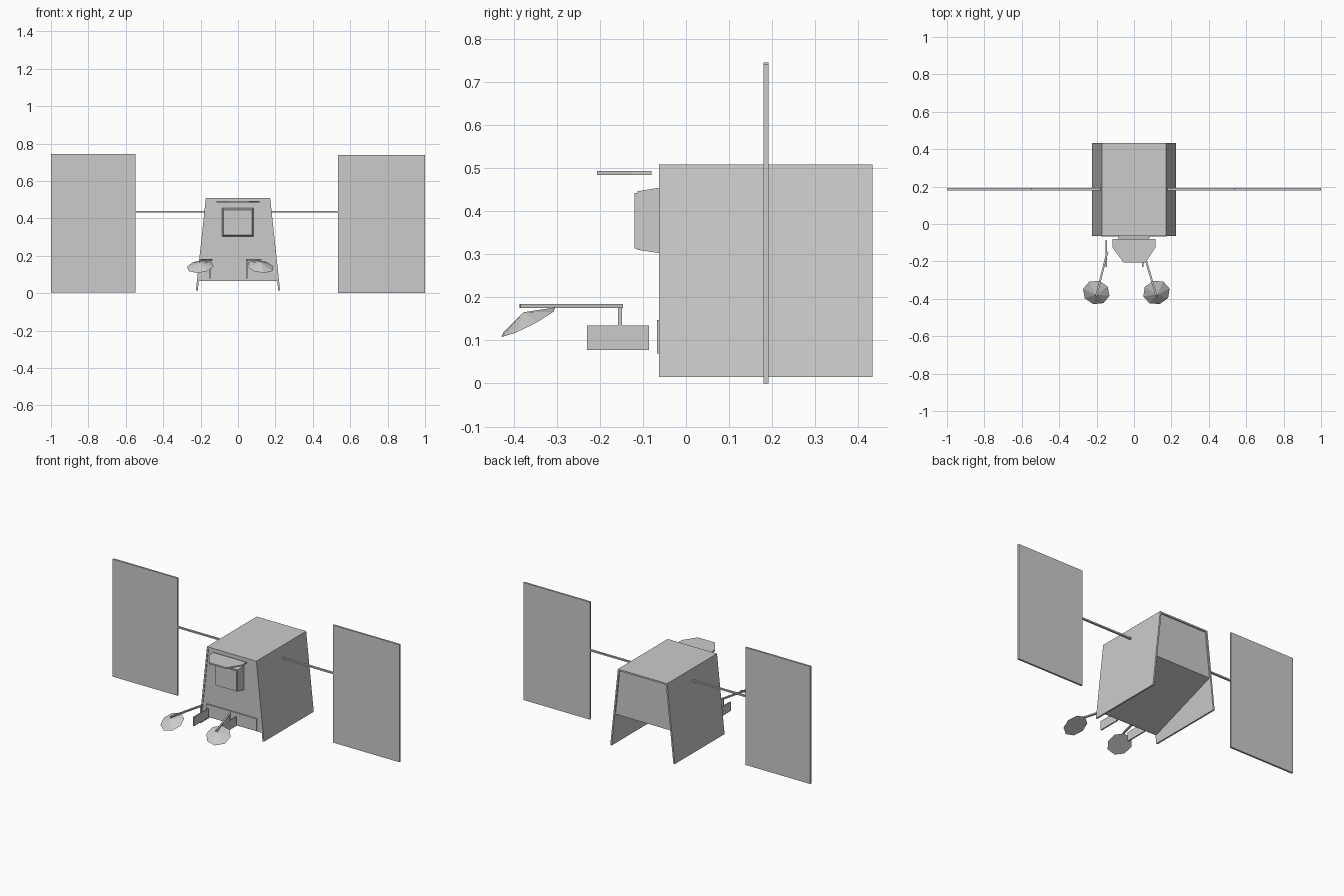
import bpy, bmesh, math
from mathutils import Vector, Matrix

if "Cube" in bpy.data.objects:
    bpy.data.objects.remove(bpy.data.objects["Cube"])

grey = bpy.data.materials.new("light_grey")
grey.use_nodes = True
GREY = (0.6, 0.6, 0.6, 1)
grey.diffuse_color = GREY
grey.node_tree.nodes["Principled BSDF"].inputs["Base Color"].default_value = GREY


def finish(name, bm):
    bmesh.ops.recalc_face_normals(bm, faces=bm.faces)
    mesh = bpy.data.meshes.new(name)
    bm.to_mesh(mesh)
    bm.free()
    mesh.materials.append(grey)
    ob = bpy.data.objects.new(name, mesh)
    bpy.context.collection.objects.link(ob)
    return ob


def loft(name, ring_a, ring_b):
    """Solid between two matching rings of points."""
    bm = bmesh.new()
    a = [bm.verts.new(p) for p in ring_a]
    b = [bm.verts.new(p) for p in ring_b]
    bm.faces.new(a)
    bm.faces.new(b)
    for i in range(len(a)):
        j = (i + 1) % len(a)
        bm.faces.new((a[i], a[j], b[j], b[i]))
    return finish(name, bm)


def rect_y(x0, x1, z0, z1, y):
    return [(x0, y, z0), (x1, y, z0), (x1, y, z1), (x0, y, z1)]


def box(name, x0, x1, y0, y1, z0, z1):
    return loft(name, rect_y(x0, x1, z0, z1, y0), rect_y(x0, x1, z0, z1, y1))


# Hull: sloping sides, rising floor towards the back
TOP, BOTTOM, FRONT, BACK = 0.508, 0.015, -0.063, 0.433


def half(z):
    return 0.172 + 0.053 * (TOP - z) / (TOP - BOTTOM)


def wall(z_low, y, inset):
    w0, w1 = half(z_low) - inset, half(TOP) - inset
    return [(-w0, y, z_low), (w0, y, z_low), (w1, y, TOP - 0.002), (-w1, y, TOP - 0.002)]


loft("hull", wall(0.065, FRONT + 0.004, 0.005), wall(0.215, BACK - 0.008, 0.005))
box("roof", -half(TOP), half(TOP), FRONT, BACK, TOP - 0.01, TOP)
for side, label in ((-1, "right"), (1, "left")):
    def profile(y):
        w0, w1 = half(BOTTOM), half(TOP)
        return [(side * x, y, z) for x, z in
                ((w0, BOTTOM), (w1, TOP), (w1 - 0.01, TOP), (w0 - 0.01, BOTTOM))]
    loft(label + "_side_plate", profile(FRONT), profile(BACK))

# Solar panels on thin booms
box("right_solar_panel", -1.0, -0.548, 0.18, 0.192, 0.005, 0.745)
box("left_solar_panel", 0.535, 1.0, 0.18, 0.192, 0.0, 0.74)
box("right_boom", -0.55, -0.16, 0.18, 0.192, 0.431, 0.44)
box("left_boom", 0.16, 0.537, 0.18, 0.192, 0.431, 0.44)

# Square hatch with a rim, and the visor above it
loft("hatch", rect_y(-0.086, 0.084, 0.302, 0.455, FRONT + 0.006),
     rect_y(-0.078, 0.076, 0.31, 0.446, -0.112))
box("hatch_rim", -0.075, 0.073, -0.119, -0.11, 0.313, 0.442)
visor = [(-0.115, -0.08), (0.115, -0.08), (0.115, -0.125), (0.062, -0.206),
         (-0.056, -0.206), (-0.115, -0.125)]
loft("visor", [(x, y, 0.484) for x, y in visor], [(x, y, 0.493) for x, y in visor])

# Lower front strip
box("front_strip", -0.175, 0.175, -0.067, FRONT + 0.006, 0.07, 0.147)


# Arms, each with a fin, post, rod and faceted dish
def arm(label, fin_x, start, end):
    box(label + "_fin", fin_x - 0.004, fin_x + 0.004, -0.23, -0.086, 0.078, 0.135)
    box(label + "_post", fin_x - 0.005, fin_x + 0.005, -0.158, -0.148, 0.13, 0.18)
    a, b = Vector(start), Vector(end)
    d = (b - a).normalized()
    s = Vector((-d.y, d.x)) * 0.005
    strip = [a + s, b + s, b - s, a - s]
    loft(label + "_rod", [(*p, 0.175) for p in strip], [(*p, 0.184) for p in strip])
    bm = bmesh.new()
    sides = 8
    rim = [bm.verts.new((0.073 * math.cos(t), 0.073 * math.sin(t), 0))
           for t in (math.tau * i / sides for i in range(sides))]
    apex = bm.verts.new((0, 0, 0.026))
    bm.faces.new(rim)
    for i in range(sides):
        bm.faces.new((rim[i], rim[(i + 1) % sides], apex))
    yaw = math.atan2(d.y, d.x)
    bm.transform(Matrix.Translation((b.x, -0.366, 0.142)) @ Matrix.Rotation(yaw, 4, "Z")
                 @ Matrix.Rotation(math.radians(28), 4, "Y"))
    finish(label + "_dish", bm)


arm("right_arm", -0.148, (-0.142, -0.148), (-0.202, -0.385))
arm("left_arm", 0.047, (0.05, -0.148), (0.12, -0.385))
